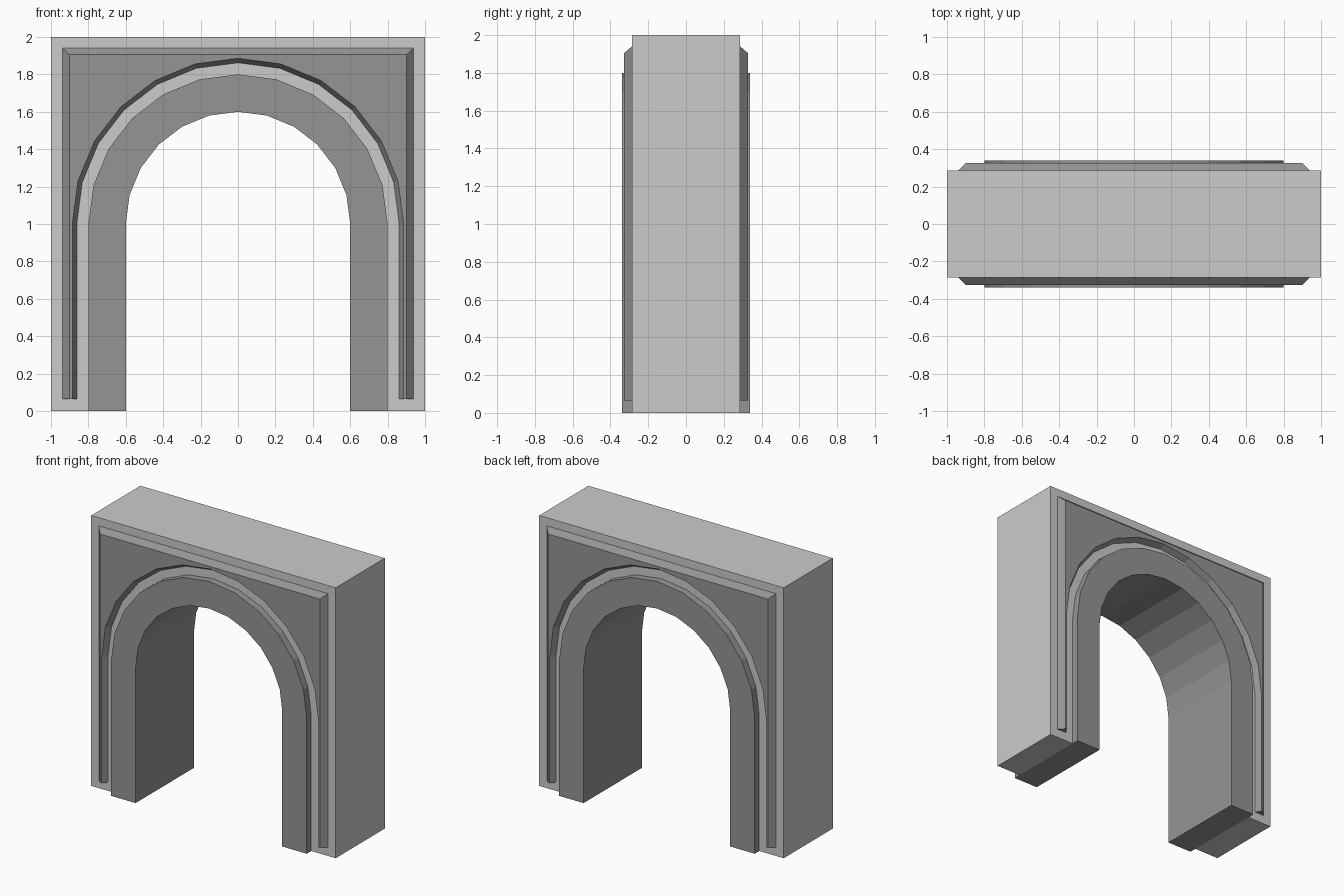
import bpy, bmesh, math

if "Cube" in bpy.data.objects:
    bpy.data.objects.remove(bpy.data.objects["Cube"])

CENTRE_Z = 1.0   # spring line of all arcs
SEGMENTS = 12


def arch_line(r, foot):
    """Foot - half circle - foot, going from -x to +x, as (x, z) points."""
    pts = [(-r, foot)]
    for i in range(SEGMENTS + 1):
        a = math.pi * (1 - i / SEGMENTS)
        pts.append((r * math.cos(a), CENTRE_Z + r * math.sin(a)))
    return pts + [(r, foot)]


def square_frame(r, half, top, foot):
    """Closed profile: square outside, arched opening inside."""
    return arch_line(r, foot) + [(half, foot), (half, top), (-half, top), (-half, foot)]


def loft(name, prof_a, y_a, prof_b, y_b, mat=None):
    """Solid between two matching profiles lying in planes y_a and y_b."""
    bm = bmesh.new()
    a = [bm.verts.new((x, y_a, z)) for x, z in prof_a]
    b = [bm.verts.new((x, y_b, z)) for x, z in prof_b]
    bm.faces.new(a)
    bm.faces.new(b[::-1])
    n = len(a)
    for i in range(n):
        j = (i + 1) % n
        bm.faces.new((a[j], a[i], b[i], b[j]))
    bmesh.ops.recalc_face_normals(bm, faces=bm.faces)
    mesh = bpy.data.meshes.new(name)
    bm.to_mesh(mesh)
    bm.free()
    obj = bpy.data.objects.new(name, mesh)
    bpy.context.collection.objects.link(obj)
    if mat:
        mesh.materials.append(mat)
    return obj


dark = bpy.data.materials.new("dark_stone")
dark.diffuse_color = (0.3, 0.3, 0.3, 1)
dark.use_nodes = True
dark.node_tree.nodes["Principled BSDF"].inputs["Base Color"].default_value = dark.diffuse_color

# Main wall block, open where the arch lining sits
wall = square_frame(0.8, 1.0, 2.0, 0.0)
loft("wall_block", wall, -0.287, wall, 0.287)

# Arch lining, standing proud of the wall on both faces
lining = arch_line(0.6, 0.0) + arch_line(0.8, 0.0)[::-1]
loft("arch_lining", lining, -0.34, lining, 0.34, dark)

# Raised bevelled panel around the arch, mirrored to the back
panel = loft("spandrel_panel",
             square_frame(0.862, 0.938, 1.94, 0.065), -0.287,
             square_frame(0.886, 0.90, 1.905, 0.065), -0.327, dark)
mirror = panel.modifiers.new("back_copy", 'MIRROR')
mirror.use_axis = (False, True, False)
mirror.use_mirror_merge = False
